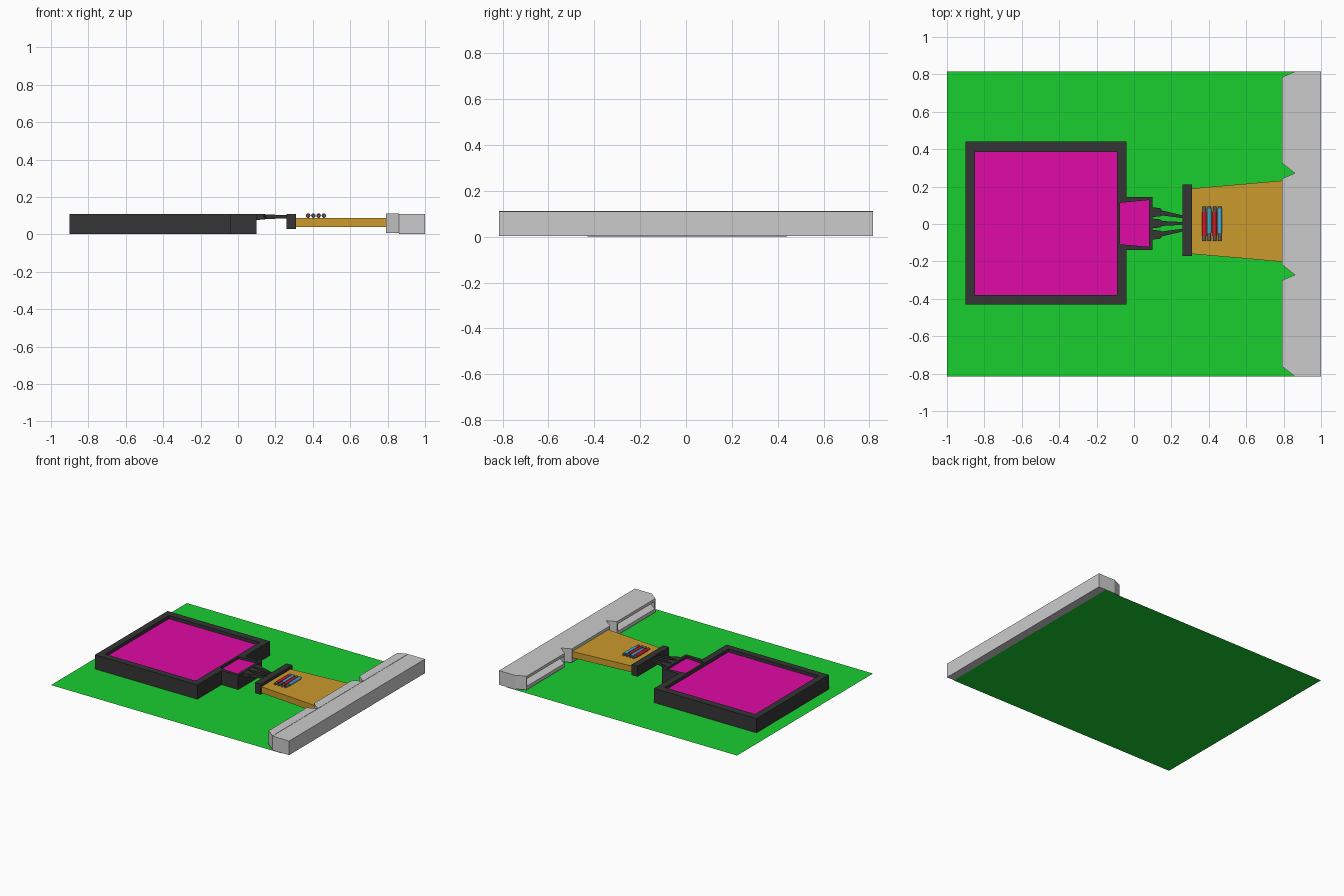
import bpy, bmesh, math

if "Cube" in bpy.data.objects:
    bpy.data.objects.remove(bpy.data.objects["Cube"])


def material(name, r, g, b):
    m = bpy.data.materials.new(name)
    m.diffuse_color = (r, g, b, 1)
    m.use_nodes = True
    m.node_tree.nodes["Principled BSDF"].inputs["Base Color"].default_value = m.diffuse_color
    return m


GREEN = material("green", 0.01, 0.62, 0.03)
DARK = material("charcoal", 0.035, 0.035, 0.035)
PINK = material("magenta", 0.75, 0.003, 0.38)
GOLD = material("ochre", 0.6, 0.32, 0.025)
RED = material("red", 0.65, 0.01, 0.02)
BLUE = material("blue", 0.06, 0.4, 0.7)
STEEL = material("steel", 0.12, 0.12, 0.13)


def make(name, bm, mat=None):
    bmesh.ops.recalc_face_normals(bm, faces=bm.faces)
    me = bpy.data.meshes.new(name)
    bm.to_mesh(me)
    bm.free()
    ob = bpy.data.objects.new(name, me)
    bpy.context.collection.objects.link(ob)
    if mat:
        me.materials.append(mat)
    return ob


def prism(name, outline, z0, z1, mat=None):
    bm = bmesh.new()
    f = bm.faces.new([bm.verts.new((x, y, z0)) for x, y in outline])
    r = bmesh.ops.extrude_face_region(bm, geom=[f])
    for v in r["geom"]:
        if isinstance(v, bmesh.types.BMVert):
            v.co.z = z1
    return make(name, bm, mat)


def rect(x0, x1, y0, y1):
    return [(x0, y0), (x1, y0), (x1, y1), (x0, y1)]


def rod(name, x, y, z, r, length, mat):
    bm = bmesh.new()
    bmesh.ops.create_cone(bm, cap_ends=True, segments=12, radius1=r, radius2=r, depth=length)
    ob = make(name, bm, mat)
    ob.location = (x, y, z)
    ob.rotation_euler = (math.pi / 2, 0, 0)
    return ob


def carve(ob, outline, z0, z1):
    cutter = prism("cutter", outline, z0, z1)
    cutter.hide_render = True
    mod = ob.modifiers.new("pocket", "BOOLEAN")
    mod.operation, mod.solver, mod.object = "DIFFERENCE", "EXACT", cutter
    bpy.context.view_layer.objects.active = ob
    bpy.ops.object.modifier_apply(modifier=mod.name)
    bpy.data.objects.remove(cutter)


# ground sheet
bm = bmesh.new()
bm.faces.new([bm.verts.new((x, y, 0)) for x, y in rect(-1, 0.94, -0.815, 0.815)])
make("ground_sheet", bm, GREEN)

# tray: large frame with a small annex, each holding a magenta panel
tray = prism("tray_frame", [(-0.9, -0.43), (-0.04, -0.43), (-0.04, -0.14), (0.1, -0.14),
                            (0.1, 0.145), (-0.04, 0.145), (-0.04, 0.44), (-0.9, 0.44)],
             0.002, 0.11, DARK)
main_pocket = rect(-0.85, -0.09, -0.38, 0.385)
annex_pocket = [(-0.075, -0.108), (0.08, -0.122), (0.08, 0.128), (-0.075, 0.113)]
for label, pocket, top in (("main", main_pocket, 0.086), ("annex", annex_pocket, 0.092)):
    carve(tray, pocket, top - 0.01, 0.2)
    prism(label + "_panel", pocket, top - 0.01, top, PINK)

# three tapering prongs joining the tray to the end bar
for i in (-1, 0, 1):
    c = 0.003
    root, tip = c + i * 0.06, c + i * 0.034
    bm = bmesh.new()
    sections = [(0.1, root, 0.026, 0.077, 0.108), (0.14, root, 0.022, 0.08, 0.108),
                (0.15, root - i * 0.004, 0.013, 0.082, 0.107), (0.27, tip, 0.007, 0.086, 0.102)]
    rings = [[bm.verts.new((x, y + a * w, z)) for a, z in ((-1, lo), (1, lo), (1, hi), (-1, hi))]
             for x, y, w, lo, hi in sections]
    for a, b in zip(rings, rings[1:]):
        for k in range(4):
            bm.faces.new((a[k], a[(k + 1) % 4], b[(k + 1) % 4], b[k]))
    bm.faces.new(rings[0])
    bm.faces.new(rings[-1])
    make("prong_%d" % (i + 2), bm, DARK)

# end bar and tapered deck
prism("end_bar", rect(0.26, 0.31, -0.17, 0.21), 0.03, 0.11, DARK)
prism("deck", [(0.31, -0.16), (0.86, -0.208), (0.86, 0.238), (0.31, 0.19)], 0.04, 0.088, GOLD)

# four rods in alternating colours with thin steel ends
for i in range(4):
    x = 0.375 + i * 0.028
    rod("rod_%d" % (i + 1), x, 0.018 if i % 2 else 0, 0.1, 0.012, 0.13, BLUE if i % 2 else RED)
    rod("rod_core_%d" % (i + 1), x, 0.002, 0.1, 0.009, 0.185, STEEL)

# back wall
prism("wall", rect(0.86, 1, -0.815, 0.815), 0.003, 0.11)

# three slotted bays with flared ends
for i in range(3):
    lo = -0.815 + i * 0.5433
    hi = lo + 0.5433
    a, b = lo + 0.055, hi - 0.03
    shape = [(0.86, lo), (0.86, hi), (0.79, b), (0.79, a)]
    n = "bay_%d_" % (i + 1)
    prism(n + "upper_lip", shape, 0.09, 0.112)
    prism(n + "lower_lip", shape, 0.008, 0.035)
    prism(n + "near_cheek", [(0.86, lo), (0.79, a), (0.79, a + 0.008), (0.86, lo + 0.01)], 0.035, 0.09)
    prism(n + "far_cheek", [(0.86, hi), (0.79, b), (0.79, b - 0.008), (0.86, hi - 0.01)], 0.035, 0.09)
